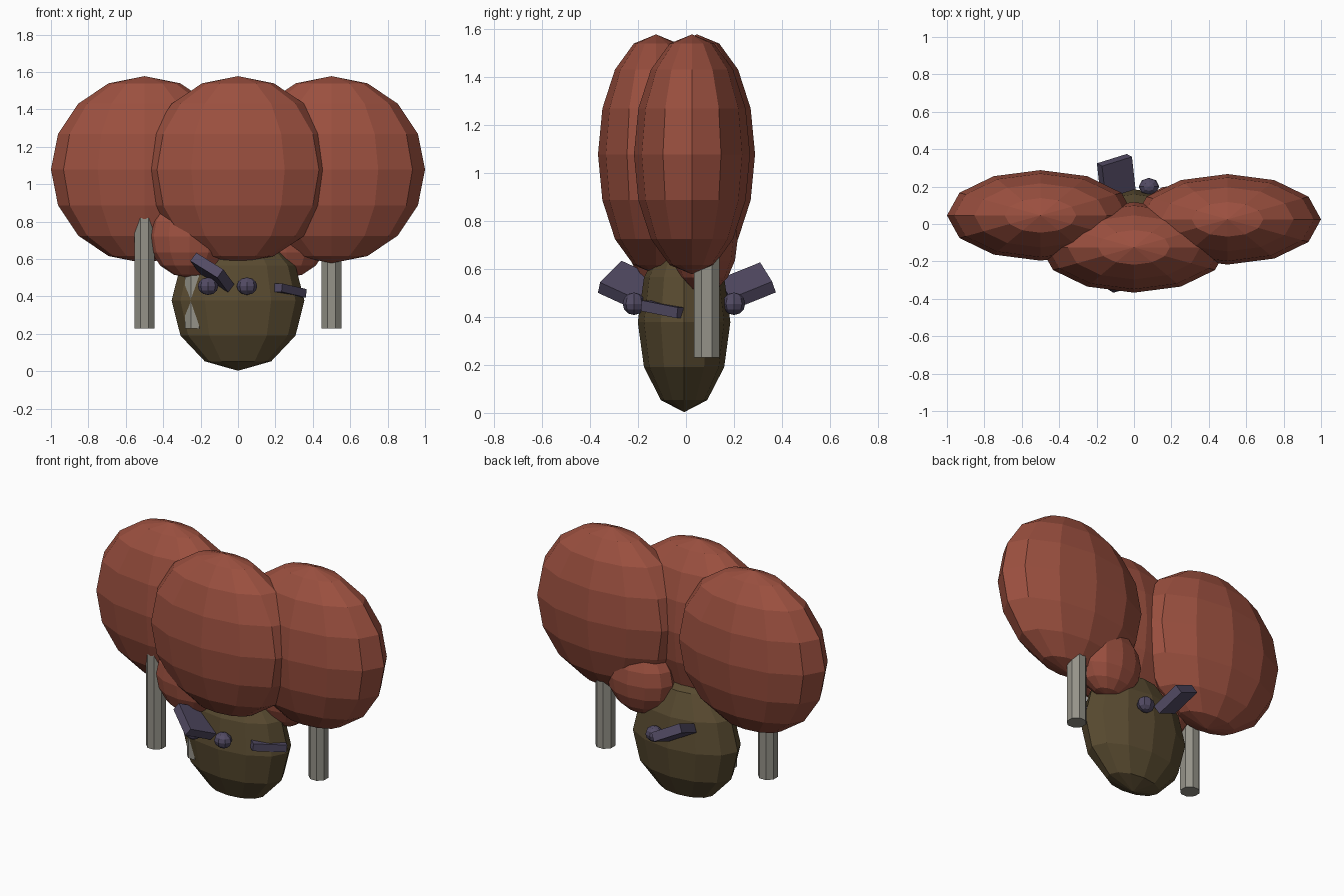
import bpy
from mathutils import Vector, Matrix

if "Cube" in bpy.data.objects:
    bpy.data.objects.remove(bpy.data.objects["Cube"])


def material(name, rgb):
    m = bpy.data.materials.new(name)
    m.diffuse_color = (*rgb, 1)
    m.use_nodes = True
    m.node_tree.nodes["Principled BSDF"].inputs["Base Color"].default_value = m.diffuse_color
    return m


RED = material("red", (0.33, 0.08, 0.05))
BROWN = material("brown", (0.10, 0.07, 0.03))
STONE = material("stone", (0.30, 0.29, 0.25))
PURPLE = material("purple", (0.085, 0.07, 0.127))


def finish(name, mat):
    o = bpy.context.object
    o.name = name
    o.data.materials.append(mat)
    return o


def ellipsoid(name, mat, centre, radii, segments, rings):
    bpy.ops.mesh.primitive_uv_sphere_add(segments=segments, ring_count=rings, radius=1, location=centre)
    finish(name, mat).scale = radii


def column(name, x, y, bottom, top, radius=0.058):
    bpy.ops.mesh.primitive_cylinder_add(vertices=8, radius=radius, depth=top - bottom,
                                        location=(x, y, (bottom + top) / 2),
                                        rotation=(0, 0, 0.3927))
    finish(name, STONE)


def plate(name, centre, width, length, thickness):
    # box spanned by a width vector and a length vector
    w, l = Vector(width), Vector(length)
    n = w.cross(l).normalized()
    l = n.cross(w).normalized() * l.length
    bpy.ops.mesh.primitive_cube_add(size=1)
    o = finish(name, PURPLE)
    o.data.transform(Matrix((w, l, n * thickness)).transposed().to_4x4())
    o.location = centre


# large red lobes
for name, x, y in (("left", -0.5, 0.046), ("middle", 0, -0.125), ("right", 0.5, 0.025)):
    ellipsoid(name + "_large_lobe", RED, (x, y, 1.078), (0.5, 0.242, 0.5), 12, 8)

# small red lobes underneath
ellipsoid("left_small_lobe", RED, (-0.26, -0.10, 0.72), (0.22, 0.14, 0.22), 12, 8)
ellipsoid("right_small_lobe", RED, (0.26, 0.075, 0.72), (0.22, 0.14, 0.22), 12, 8)

# brown body
ellipsoid("body", BROWN, (0, -0.008, 0.378), (0.355, 0.193, 0.375), 12, 6)

# grey columns
column("left_column", -0.5, -0.10, 0.23, 0.85)
column("right_column", 0.5, 0.087, 0.23, 0.85)
column("inner_column", -0.23, -0.08, 0.23, 0.85)

# purple knobs
for name, x, y in (("front_left", -0.16, -0.217), ("front_right", 0.048, -0.217), ("back", 0.08, 0.2)):
    ellipsoid(name + "_knob", PURPLE, (x, y, 0.455), (0.055, 0.047, 0.047), 8, 6)

# purple plates
plate("front_plate", (-0.138, -0.232, 0.528), (0.145, -0.09, -0.09), (-0.06, -0.17, 0.08), 0.055)
plate("back_plate", (-0.095, 0.255, 0.53), (0.16, 0.05, -0.08), (-0.03, 0.17, 0.075), 0.055)
plate("side_plate", (0.235, -0.055, 0.432), (0.13, 0.15, -0.03), (0.13, -0.113, 0.0), 0.045)
